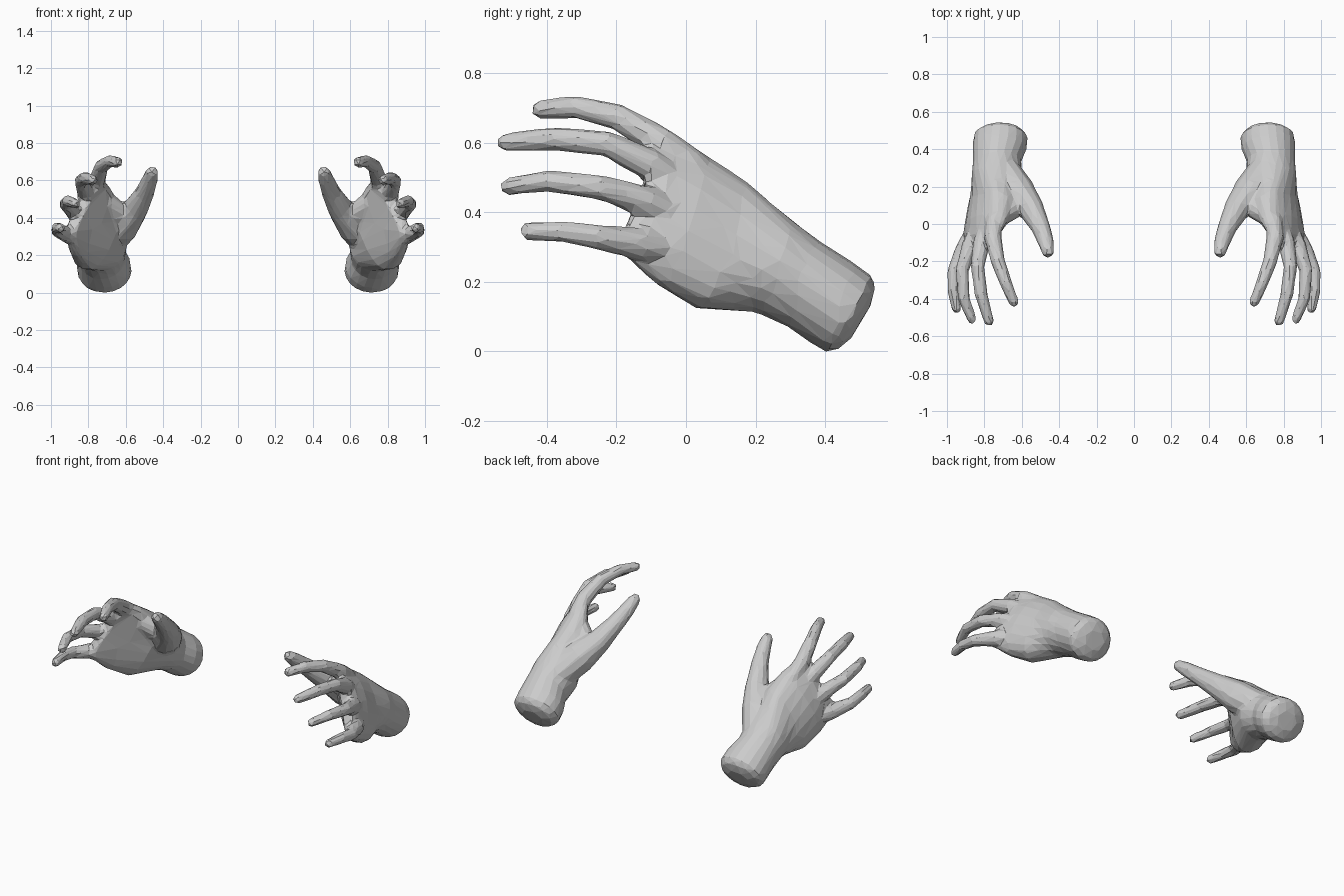
import bpy, bmesh, math
from mathutils import Vector as V

if "Cube" in bpy.data.objects:
    bpy.data.objects.remove(bpy.data.objects["Cube"])

SIDES = 12
bm = bmesh.new()


def loft(rings):
    """Skin a closed tube through a list of rings of points."""
    loops = [[bm.verts.new(p) for p in r] for r in rings]
    n = len(loops[0])
    for a, b in zip(loops, loops[1:]):
        for i in range(n):
            bm.faces.new((a[i], a[(i + 1) % n], b[(i + 1) % n], b[i]))
    bm.faces.new(loops[0][::-1])
    bm.faces.new(loops[-1])


def tube(points):
    """Round tube through (x, y, z, radius) with a blunt rounded tip."""
    cs = [V(p[:3]) for p in points]
    rs = [p[3] for p in points]
    end = (cs[-1] - cs[-2]).normalized()
    cs[-1] = cs[-1] - end * rs[-1] * 0.5
    cs.append(cs[-1] + end * rs[-1] * 0.7)
    rs.append(rs[-1] * 0.6)
    rings = []
    for i, (c, r) in enumerate(zip(cs, rs)):
        t = (cs[min(i + 1, len(cs) - 1)] - cs[max(i - 1, 0)]).normalized()
        u = t.cross(V((0, 0, 1))).normalized()
        w = t.cross(u)
        rings.append([c + r * (u * math.cos(a) + w * math.sin(a))
                      for a in (2 * math.pi * k / SIDES for k in range(SIDES))])
    loft(rings)


# forearm stump and palm: centre, half vector to little-finger edge, half thickness, arch
palm = [
    ((.713, .504, .086), (0, -.030, -.050), .066, 0),
    ((.713, .490, .095), (0, -.055, -.092), .118, 0),
    ((.713, .468, .108), (0, -.066, -.110), .145, 0),
    ((.717, .420, .140), (0, -.058, -.118), .145, 0),
    ((.732, .345, .190), (0, -.048, -.122), .130, 0),
    ((.732, .250, .247), (.02, -.050, -.134), .138, 0),
    ((.758, .100, .310), (.075, -.055, -.184), .110, .01),
    ((.796, -.015, .386), (.088, -.060, -.187), .078, .03),
    ((.819, -.095, .442), (.085, -.068, -.168), .048, .03),
    ((.825, -.130, .460), (.080, -.060, -.145), .032, .03),
]
rings = []
for i, (c, a, thick, arch) in enumerate(palm):
    c, a = V(c), V(a)
    t = V(palm[min(i + 1, len(palm) - 1)][0]) - V(palm[max(i - 1, 0)][0])
    out = t.cross(a).normalized()
    ring = []
    for k in range(20):
        co, si = math.cos(k * math.pi / 10), math.sin(k * math.pi / 10)
        box = math.copysign(abs(si) ** (0.75 if arch else 1), si)
        ring.append(c + a * co + out * (thick * box + arch * (0.5 - co * co)))
    rings.append(ring)
loft(rings)

# index, middle, ring and little fingers
tube([(.735, .09, .45, .04), (.748, .02, .535, .046), (.755, -.07, .600, .046),
      (.728, -.20, .676, .038), (.683, -.32, .703, .033), (.635, -.435, .695, .028)])
tube([(.775, .03, .45, .04), (.815, -.10, .535, .047), (.837, -.23, .598, .037),
      (.817, -.38, .612, .035), (.770, -.537, .600, .027)])
tube([(.825, .01, .37, .04), (.876, -.11, .430, .044), (.920, -.25, .473, .036),
      (.909, -.40, .490, .032), (.860, -.527, .472, .026)])
tube([(.840, 0, .29, .04), (.907, -.13, .308, .048), (.966, -.26, .330, .035),
      (.966, -.36, .346, .031), (.946, -.473, .345, .026)])

# thumb with the ball of the palm, and the web towards the index finger
tube([(.69, .27, .28, .09), (.622, .17, .36, .096), (.549, .08, .445, .070),
      (.498, -.02, .535, .052), (.470, -.10, .604, .043), (.456, -.165, .658, .034)])
tube([(.59, .14, .38, .06), (.65, .085, .435, .060), (.74, .02, .515, .052)])

bmesh.ops.recalc_face_normals(bm, faces=bm.faces)
mesh = bpy.data.meshes.new("hands")
bm.to_mesh(mesh)
bm.free()
hands = bpy.data.objects.new("hands", mesh)
bpy.context.collection.objects.link(hands)

# fuse the parts, soften the joins, reduce to flat facets, mirror the other hand
fuse = hands.modifiers.new("fuse", 'REMESH')
fuse.mode = 'VOXEL'
fuse.voxel_size = 0.01
soft = hands.modifiers.new("soften", 'SMOOTH')
soft.factor = 0.5
soft.iterations = 9
facet = hands.modifiers.new("facets", 'DECIMATE')
facet.ratio = 0.035
hands.modifiers.new("other_hand", 'MIRROR')
bpy.context.view_layer.objects.active = hands
hands.select_set(True)
for name in [m.name for m in hands.modifiers]:
    bpy.ops.object.modifier_apply(modifier=name)
bpy.ops.object.shade_flat()
